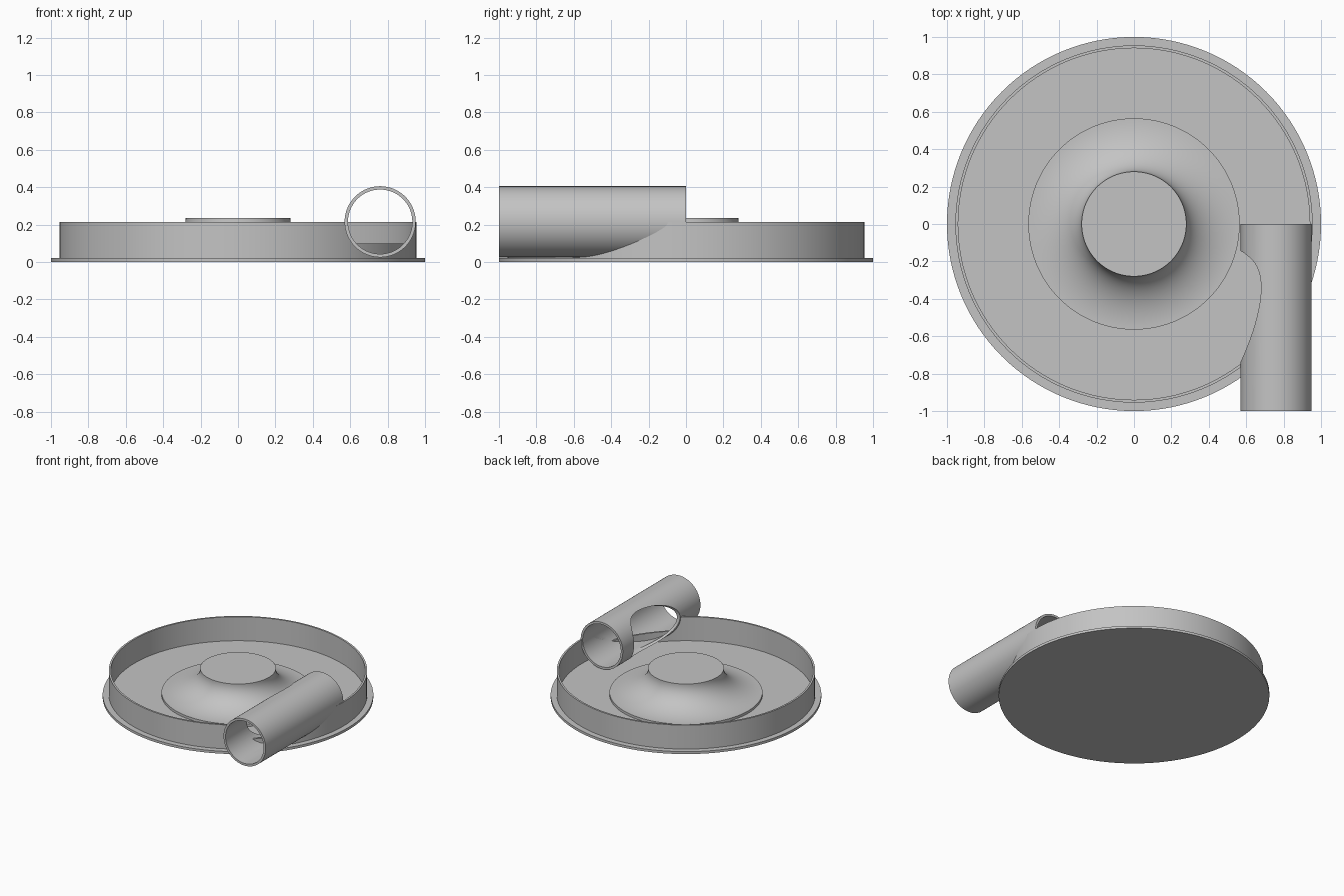
import bpy
import math
from mathutils import Matrix

if "Cube" in bpy.data.objects:
    bpy.data.objects.remove(bpy.data.objects["Cube"], do_unlink=True)

SEG = 128
PIPE_X, PIPE_Z, PIPE_R, BORE_R = 0.76, 0.215, 0.19, 0.172

grey = bpy.data.materials.new("plain grey")
grey.use_nodes = True
grey.diffuse_color = (0.55, 0.55, 0.55, 1)
grey.node_tree.nodes["Principled BSDF"].inputs["Base Color"].default_value = (0.55, 0.55, 0.55, 1)


def make(name, verts, faces):
    mesh = bpy.data.meshes.new(name)
    mesh.from_pydata(verts, [], faces)
    mesh.materials.append(grey)
    obj = bpy.data.objects.new(name, mesh)
    bpy.context.collection.objects.link(obj)
    return obj


def lathe(name, profile, closed=False):
    """Spin an (r, z) profile, listed upwards on the outside, round z."""
    n = len(profile)
    verts = [(r * math.cos(a), r * math.sin(a), z)
             for a in (i * math.tau / SEG for i in range(SEG)) for r, z in profile]
    faces = []
    for i in range(SEG):
        a, b = i * n, (i + 1) % SEG * n
        for j in range(n if closed else n - 1):
            k = (j + 1) % n
            faces.append((a + j, b + j, b + k, a + k))
    if not closed:
        faces.append([i * n for i in reversed(range(SEG))])
        faces.append([i * n + n - 1 for i in range(SEG)])
    return make(name, verts, faces)


def rod(name, radius, y0, y1):
    """Solid cylinder lying along y on the pipe axis."""
    obj = lathe(name, [(radius, y0), (radius, y1)])
    turn = Matrix.Rotation(-math.pi / 2, 4, "X")
    obj.data.transform(Matrix.Translation((PIPE_X, 0, PIPE_Z)) @ turn)
    return obj


def box(name, lo, hi):
    x0, y0, z0 = lo
    x1, y1, z1 = hi
    verts = [(x, y, z) for z in (z0, z1) for x, y in ((x0, y0), (x1, y0), (x1, y1), (x0, y1))]
    faces = [(3, 2, 1, 0), (4, 5, 6, 7)]
    faces += [(i, (i + 1) % 4, (i + 1) % 4 + 4, i + 4) for i in range(4)]
    return make(name, verts, faces)


def bend(name, radius, start, end, steps=40):
    """Solid round bar swept about the z axis between two angles."""
    n = 64
    verts, faces = [], []
    for i in range(steps + 1):
        a = start + (end - start) * i / steps
        for j in range(n):
            t = j * math.tau / n
            r = PIPE_X + radius * math.cos(t)
            verts.append((r * math.cos(a), r * math.sin(a), PIPE_Z + radius * math.sin(t)))
    for i in range(steps):
        for j in range(n):
            k = (j + 1) % n
            faces.append((i * n + j, i * n + k, (i + 1) * n + k, (i + 1) * n + j))
    faces.append(list(reversed(range(n))))
    faces.append([steps * n + j for j in range(n)])
    obj = make(name, verts, faces)
    # Make the normals face outwards
    import bmesh
    bm = bmesh.new()
    bm.from_mesh(obj.data)
    bmesh.ops.recalc_face_normals(bm, faces=bm.faces)
    bm.to_mesh(obj.data)
    bm.free()
    return obj


def cut(obj, tool, operation="DIFFERENCE"):
    mod = obj.modifiers.new("cut", "BOOLEAN")
    mod.operation, mod.solver, mod.object = operation, "EXACT", tool
    bpy.context.view_layer.objects.active = obj
    bpy.ops.object.modifier_apply(modifier=mod.name)


# Base plate and upright rim
base = lathe("base_plate", [(1, 0), (1, 0.02)])
rim = lathe("rim_wall", [(0.94, 0.018), (0.955, 0.018), (0.955, 0.215), (0.94, 0.215)], True)

# Flared centre hub with a flat top
flare = [(0.565 - 0.285 * math.sin(t), 0.04 + 0.19 * (1 - math.cos(t)))
         for t in (i * math.pi / 48 for i in range(25))]
hub = lathe("centre_hub", [(0.565, 0.018)] + flare + [(0.28, 0.235)])

# Straight inlet pipe, opened on its inner side by the curved passage
pipe = rod("inlet_pipe", PIPE_R, -1, 0)
bore = rod("bore_cutter", BORE_R, -1.1, 0.1)
passage = bend("passage_cutter", BORE_R, 0.05, -1.4)
cut(pipe, bore)
cut(pipe, passage)

# Thin curved duct inside the pipe, leading from its rear end to the chamber
duct = bend("curved_duct", BORE_R + 0.005, 0, -1.4)
cut(duct, passage)
envelope = rod("envelope_cutter", PIPE_R - 0.004, -1, 0)
cut(duct, envelope, "INTERSECT")

# Opening in the rim where the bore crosses it, leaving a low sill
opening = rod("opening_cutter", BORE_R, -1, 0)
upper = box("upper_cutter", (0.5, -1.2, 0.1), (1.1, 0.2, 0.5))
cut(opening, upper, "INTERSECT")
cut(rim, opening)

for tool in (bore, passage, envelope, opening, upper):
    bpy.data.objects.remove(tool, do_unlink=True)

# Smooth shading with sharp edges kept
for obj in (base, rim, hub, pipe, duct):
    bpy.ops.object.select_all(action="DESELECT")
    obj.select_set(True)
    bpy.context.view_layer.objects.active = obj
    bpy.ops.object.shade_smooth_by_angle(angle=math.radians(30))
